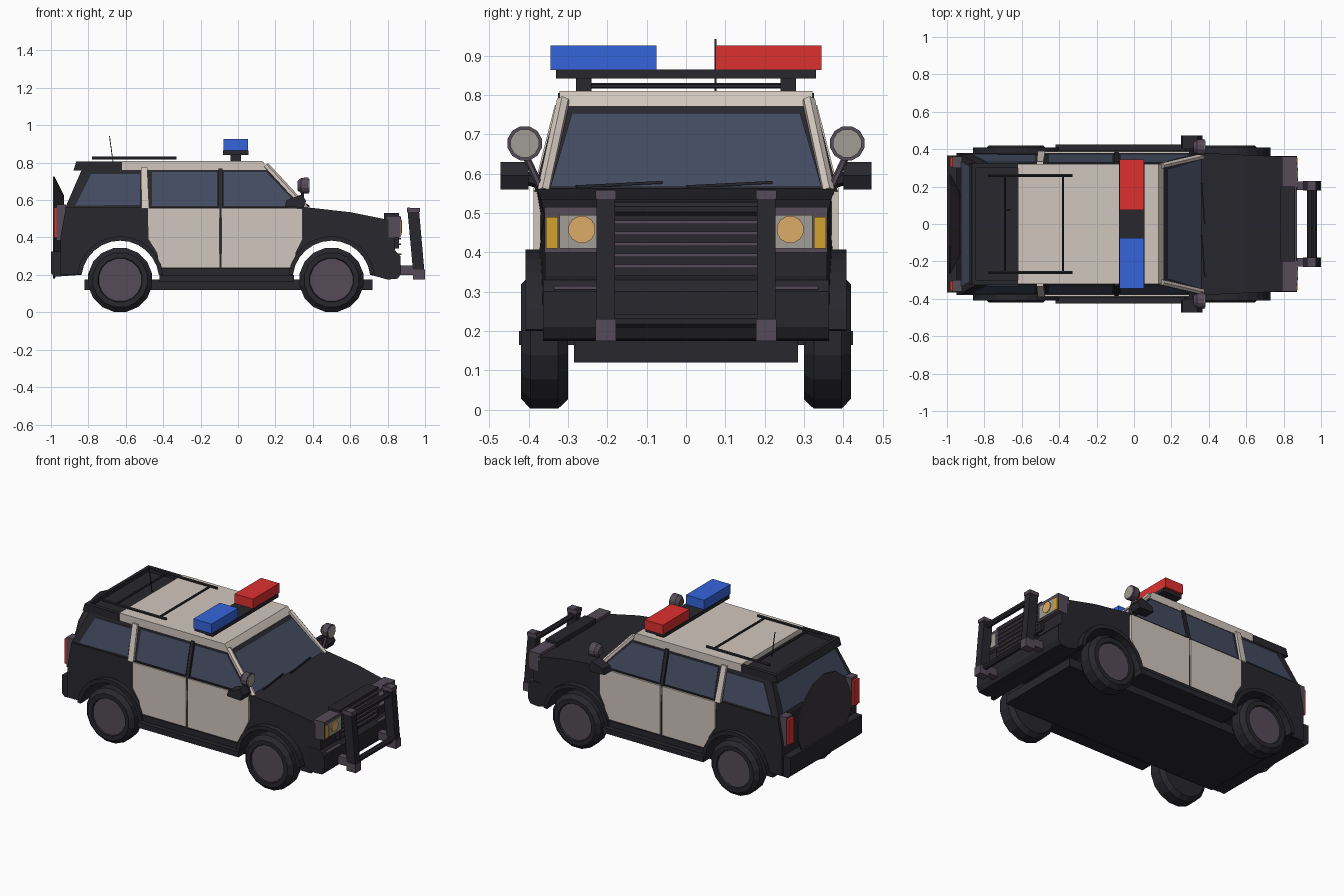
import bpy
from math import sin, cos, pi, radians
from mathutils import Vector

if "Cube" in bpy.data.objects:
    bpy.data.objects.remove(bpy.data.objects["Cube"])


def mat(name, r, g, b):
    m = bpy.data.materials.new(name)
    m.diffuse_color = (r, g, b, 1)
    m.use_nodes = True
    m.node_tree.nodes["Principled BSDF"].inputs["Base Color"].default_value = m.diffuse_color
    return m


BLACK = mat("black_paint", .021, .020, .026)
WHITE = mat("cream_paint", .64, .57, .51)
GLASS = mat("glass", .058, .072, .12)
TRIM = mat("grey_trim", .09, .07, .095)
COVER = mat("tyre_cover", .045, .036, .045)
BLUE = mat("blue_light", .035, .13, .72)
RED = mat("red_light", .73, .03, .03)
LAMP = mat("lamp", .72, .41, .14)
AMBER = mat("amber", .65, .36, .03)
LENS = mat("lens", .35, .34, .30)


def build(name, verts, faces, m, mirror=False):
    me = bpy.data.meshes.new(name)
    me.from_pydata([tuple(v) for v in verts], [], faces)
    me.materials.append(m)
    ob = bpy.data.objects.new(name, me)
    bpy.context.collection.objects.link(ob)
    if mirror:
        mod = ob.modifiers.new("mirror", 'MIRROR')
        mod.use_axis = (False, True, False)
    return ob


def prism(name, pts, y0, y1, m, mirror=False):
    """Side outline (x, z) spanned between y0 and y1; each may be a function of x, z."""
    n = len(pts)
    ev = lambda f, x, z: f(x, z) if callable(f) else f
    verts = [(x, ev(y, x, z), z) for y in (y0, y1) for x, z in pts]
    faces = [list(range(n)), list(range(2 * n - 1, n - 1, -1))]
    faces += [[(i + 1) % n, i, n + i, n + (i + 1) % n] for i in range(n)]
    return build(name, verts, faces, m, mirror)


def box(name, x0, x1, y0, y1, z0, z1, m, mirror=False):
    return prism(name, [(x0, z0), (x1, z0), (x1, z1), (x0, z1)], y0, y1, m, mirror)


def lathe(name, centre, axis, rings, m, sides=14, mirror=False):
    """Rings of (distance along axis, radius)."""
    q = Vector(axis).to_track_quat('Z', 'Y')
    c = Vector(centre)
    verts = [c + q @ Vector((r * cos(2 * pi * (k + .5) / sides), r * sin(2 * pi * (k + .5) / sides), d))
             for d, r in rings for k in range(sides)]
    last = (len(rings) - 1) * sides
    faces = [list(range(sides))[::-1], [last + k for k in range(sides)]]
    for i in range(len(rings) - 1):
        for k in range(sides):
            a, b = i * sides + k, i * sides + (k + 1) % sides
            faces.append([a, b, b + sides, a + sides])
    return build(name, verts, faces, m, mirror)


def tube(name, a, b, r, m, sides=6, mirror=False):
    d = Vector(b) - Vector(a)
    return lathe(name, a, d, [(0, r), (d.length, r)], m, sides, mirror)


def arc(cx, r, a0, a1, n=12):
    return [(cx + r * cos(radians(a0 + (a1 - a0) * i / n)),
             .175 + r * sin(radians(a0 + (a1 - a0) * i / n))) for i in range(n + 1)]


WHEELS = {"rear": -.63, "front": .50}


# Lower body with wheel arches; narrows towards the nose
def half(x, z):
    return .38 - max(0, x - .36) * .045


outline = [(.80, .20), (.84, .34), (.84, .48), (.80, .495), (.60, .535), (.36, .562),
           (-.92, .562), (-.95, .40), (-.95, .20)]
outline += arc(-.63, .21, 173, 7) + arc(.50, .21, 173, 7)
prism("lower_body", outline, lambda x, z: -half(x, z), half, BLACK)
prism("underbody", [(-.82, .12), (.72, .12), (.72, .175), (-.82, .175)], -.285, .285, BLACK)
box("side_step", -.42, .30, .28, .425, .165, .20, BLACK, True)

# Doors and sills
prism("front_door", [(-.088, .24), (.292, .24), (.31, .32), (.345, .39), (.345, .555), (-.088, .555)],
      .37, .388, WHITE, True)
prism("rear_door", [(-.415, .24), (-.10, .24), (-.10, .555), (-.48, .555), (-.48, .39), (-.435, .32)],
      .37, .388, WHITE, True)
box("sill", -.42, .29, .37, .395, .195, .238, BLACK, True)

# Fender flares and wheels
for end, x in WHEELS.items():
    prism(end + "_flare", arc(x, .232, 173, 7) + arc(x, .208, 7, 173), .36, .408, BLACK, True)
    lathe(end + "_tyre", (x, 0, .173), (0, 1, 0),
          [(.30, .15), (.325, .174), (.395, .174), (.42, .148), (.42, .12), (.408, .115)], BLACK, 16, True)
    lathe(end + "_hub", (x, 0, .173), (0, 1, 0), [(.39, .116), (.411, .116)], TRIM, 16, True)


# Cabin: tapered frame with glass panels laid on it
def side(x, z):
    return .372 - (z - .56) * .255


def inner(x, z):
    return side(x, z) - .01


def outer(d):
    return lambda x, z: side(x, z) + d


prism("cabin_frame", [(-.925, .555), (.365, .555), (.155, .775), (-.83, .775)],
      lambda x, z: -side(x, z), side, BLACK)
prism("front_side_glass", [(-.075, .568), (.325, .568), (.275, .62), (.15, .75), (-.075, .75)],
      inner, outer(.004), GLASS, True)
prism("rear_side_glass", [(-.46, .568), (-.112, .568), (-.112, .75), (-.46, .75)],
      inner, outer(.004), GLASS, True)
prism("quarter_glass", [(-.87, .57), (-.525, .575), (-.525, .738), (-.785, .738)],
      inner, outer(.004), GLASS, True)


def slope_glass(name, a, b, wa, wb):
    (xa, za), (xb, zb) = a, b
    build(name, [(xa, -wa, za), (xa, wa, za), (xb, wb, zb), (xb, -wb, zb)], [[0, 1, 2, 3]], GLASS)


slope_glass("windscreen", (.362, .566), (.182, .754), .345, .29)
slope_glass("rear_window", (-.925, .58), (-.846, .755), .335, .295)

# Pillars
tube("front_pillar", (.365, .362, .553), (.15, .312, .785), .017, WHITE, 6, True)
prism("centre_pillar", [(-.105, .555), (-.083, .555), (-.083, .77), (-.105, .77)],
      inner, outer(.012), BLACK, True)
prism("rear_pillar", [(-.515, .555), (-.475, .555), (-.485, .775), (-.52, .775)],
      inner, outer(.016), WHITE, True)

# Roof, with sunken rear section inside a rim
prism("roof", [(-.62, .762), (.165, .762), (.145, .79), (.13, .81), (-.62, .81)], -.322, .322, WHITE)
prism("rear_roof", [(-.87, .757), (-.62, .757), (-.62, .78), (-.87, .775)], -.322, .322, BLACK)
prism("rear_roof_side_rim", [(-.88, .757), (-.62, .757), (-.62, .805), (-.865, .805)], .30, .325, BLACK, True)
prism("rear_roof_end_rim", [(-.88, .757), (-.855, .757), (-.845, .805), (-.865, .805)], -.322, .322, BLACK)

# Roof rack and antenna
tube("rack_rail", (-.78, .26, .825), (-.33, .26, .825), .009, BLACK, 6, True)
for i, x in enumerate((-.69, -.38)):
    tube("rack_crossbar_%d" % i, (x, -.26, .823), (x, .26, .823), .007, BLACK)
tube("antenna", (-.665, .075, .78), (-.687, .075, .942), .003, BLACK, 4)

# Emergency light bar
box("light_bar_base", -.08, .056, -.33, .33, .842, .865, BLACK)
box("light_bar_foot", -.04, .016, .24, .28, .80, .845, BLACK, True)
box("blue_beacon", -.077, .053, -.345, -.075, .864, .926, BLUE)
box("red_beacon", -.077, .053, .075, .345, .864, .926, RED)

# Mirrors and spotlights
prism("mirror", [(.25, .565), (.35, .56), (.365, .595), (.34, .63), (.26, .60)], .40, .472, BLACK, True)
tube("mirror_arm", (.31, .36, .575), (.31, .41, .59), .017, BLACK, 6, True)
tube("spotlight_arm", (.345, .372, .57), (.345, .405, .64), .009, TRIM, 6, True)
lathe("spotlight", (.318, .41, .677), (1, 0, 0), [(0, .025), (.02, .043), (.06, .045)], TRIM, 12, True)
lathe("spotlight_lens", (.37, .41, .677), (1, 0, 0), [(0, .037), (.012, .037)], LENS, 12, True)

# Wipers
for i, y in enumerate((-.06, .22)):
    tube("wiper_%d" % i, (.362, y, .578), (.378, y - .22, .567), .005, BLACK, 4)

# Nose: headlight frame, lamps and grille
box("headlight_frame", .79, .868, .18, .36, .40, .515, TRIM, True)
box("grille_surround", .78, .862, -.20, .20, .34, .53, BLACK)
box("headlight_lens", .80, .873, .195, .322, .41, .495, LENS, True)
box("indicator", .80, .874, .325, .356, .41, .49, AMBER, True)
lathe("headlight", (.86, .265, .458), (1, 0, 0), [(0, .035), (.018, .035)], LAMP, 12, True)
for i in range(6):
    z = .36 + i * .028
    box("grille_bar_%d" % i, .85, .872, -.18, .18, z, z + .009, TRIM)

# Bumpers
prism("front_bumper", [(.71, .20), (.80, .175), (.855, .18), (.872, .21), (.868, .30), (.84, .33), (.71, .33)],
      -.363, .363, BLACK)
box("bumper_trim", .84, .874, .19, .335, .305, .315, TRIM, True)
prism("rear_bumper", [(-1, .21), (-.98, .19), (-.84, .20), (-.84, .26), (-.90, .325), (-1, .325)],
      -.365, .365, BLACK)

# Bull bar
prism("bull_bar_post", [(.94, .175), (1, .18), (.967, .555), (.905, .56)], .18, .228, BLACK, True)
box("bull_bar_top_cap", .903, .972, .178, .23, .535, .558, TRIM, True)
box("bull_bar_mount", .86, .95, .182, .226, .20, .25, TRIM, True)
box("bull_bar_foot", .935, 1, .178, .23, .175, .23, TRIM, True)
tube("bull_bar_top_rail", (.942, -.19, .51), (.942, .19, .51), .018, BLACK, 8)
tube("bull_bar_low_rail", (.963, -.19, .225), (.963, .19, .225), .018, BLACK, 8)

# Tail lights and spare wheel cover
box("tail_light_housing", -.97, -.92, .30, .362, .385, .575, TRIM, True)
box("tail_light", -.985, -.965, .305, .357, .40, .56, RED, True)
lathe("spare_wheel_cover", (-.93, 0, .453), (-1, 0, 0), [(0, .17), (.05, .272), (.058, .272)], COVER, 14)
